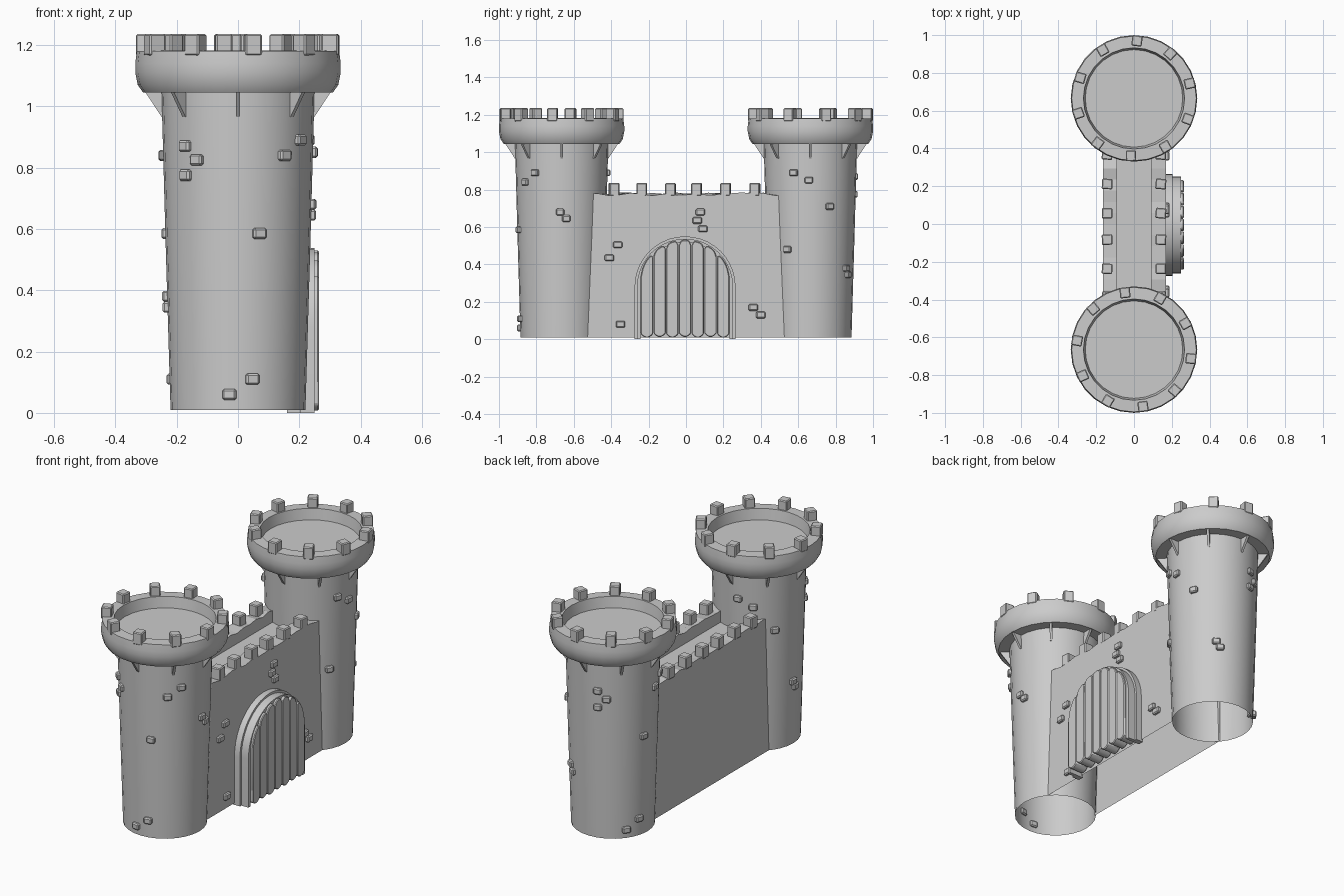
import bpy, bmesh, math, random
from math import sin, cos, radians, pi, sqrt
from mathutils import Matrix, Vector

if "Cube" in bpy.data.objects:
    bpy.data.objects.remove(bpy.data.objects["Cube"])

random.seed(4)
TY = 0.665          # tower centre distance along y
SEG = 28


def finish(bm, name, smooth=None, bevel=0.0):
    bmesh.ops.recalc_face_normals(bm, faces=bm.faces)
    me = bpy.data.meshes.new(name)
    bm.to_mesh(me)
    bm.free()
    ob = bpy.data.objects.new(name, me)
    bpy.context.collection.objects.link(ob)
    if bevel:
        m = ob.modifiers.new("bevel", "BEVEL")
        m.width, m.segments = bevel, 1
    if smooth:
        bpy.ops.object.select_all(action="DESELECT")
        ob.select_set(True)
        bpy.context.view_layer.objects.active = ob
        bpy.ops.object.shade_smooth_by_angle(angle=radians(smooth))
    return ob


def add_box(bm, mat, size):
    bmesh.ops.create_cube(bm, size=1, matrix=mat @ Matrix.Diagonal((*size, 1)))


def polar(cy, ang, r, z):
    """Frame on a tower: local x points outward."""
    a = radians(ang)
    return Matrix.Translation((r * cos(a), cy + r * sin(a), z)) @ Matrix.Rotation(a, 4, "Z")


def lathe(name, profile, cy):
    """Spin an open (r, z) profile about a tower axis; r = 0 closes a cap."""
    bm = bmesh.new()
    rings = []
    for r, z in profile:
        n = 1 if r == 0 else SEG
        rings.append([bm.verts.new((r * cos(2 * pi * i / SEG), cy + r * sin(2 * pi * i / SEG), z))
                      for i in range(n)])
    for a, b in zip(rings, rings[1:]):
        for i in range(SEG):
            j = (i + 1) % SEG
            if len(b) == 1:
                bm.faces.new((a[i], a[j], b[0]))
            else:
                bm.faces.new((a[i], a[j], b[j], b[i]))
    return finish(bm, name, smooth=35)


def extrude_yz(bm, pts, x0, x1):
    """Closed (y, z) outline made solid between x0 and x1."""
    f = bm.faces.new([bm.verts.new((x0, y, z)) for y, z in pts])
    g = bmesh.ops.extrude_face_region(bm, geom=[f])
    for v in g["geom"]:
        if isinstance(v, bmesh.types.BMVert):
            v.co.x = x1


# raised tower stones: (angle, height); the second tower is the same, turned
STONES = [(-134, .87), (-123, .825), (-134, .775), (-52, .84), (-35, .89), (-73, .585),
          (-97, .06), (-78, .11), (-2, .68), (6, .645), (99, .89), (118, .85), (145, .71),
          (89, .48), (180, .345), (175, .38)]

for label, cy, turn in (("front", -TY, 0), ("rear", TY, 240)):
    # tower shaft and overhanging crown with sunken floor
    lathe(label + "_tower_shaft", [(.22, .01), (.236, .55), (.25, 1.06)], cy)
    lathe(label + "_tower_crown",
          [(.245, 1.045), (.31, 1.045), (.327, 1.07), (.335, 1.11), (.335, 1.14), (.33, 1.18),
           (.268, 1.182), (.258, 1.12), (0, 1.12)], cy)
    # merlons
    bm = bmesh.new()
    for k in range(10):
        m = polar(cy, 99 + turn + 36 * k, .305, 1.2) @ Matrix.Rotation(random.uniform(-.1, .1), 4, "Z")
        add_box(bm, m, (.056, .055, .07))
    finish(bm, label + "_tower_merlons", bevel=.005)
    # triangular brackets under the crown
    bm = bmesh.new()
    for k in range(8):
        m = polar(cy, 45 * k, 0, 0)
        pts = [(.235, 1.05), (.305, 1.05), (.249, .965), (.235, .965)]
        a, b = ([bm.verts.new(m @ Vector((r, s, z))) for r, z in pts] for s in (-.007, .007))
        bm.faces.new(a)
        bm.faces.new(b[::-1])
        for i in range(4):
            j = (i + 1) % 4
            bm.faces.new((a[i], a[j], b[j], b[i]))
    finish(bm, label + "_tower_brackets")
    # raised stones
    bm = bmesh.new()
    for ang, z in STONES:
        add_box(bm, polar(cy, ang + turn, .221 + .028 * z, z), (.03, .045, .036))
    finish(bm, label + "_tower_stones", bevel=.006)

# curtain wall: sunken walkway between two worn parapets, open underneath
bm = bmesh.new()
section = [(-.165, .01), (-.165, .775), (-.09, .775), (-.09, .71),
           (.09, .71), (.09, .775), (.17, .775), (.17, .01)]
N = 18
rows = []
for i in range(N + 1):
    y = -.53 + 1.06 * i / N
    rows.append([bm.verts.new((x, y, z + (random.uniform(-.008, .01) if z > .75 else 0)))
                 for x, z in section])
for a, b in zip(rows, rows[1:]):
    for i in range(len(section) - 1):
        bm.faces.new((a[i], a[i + 1], b[i + 1], b[i]))
finish(bm, "curtain_wall")

# wall merlons
bm = bmesh.new()
for x in (-.142, .142):
    for y in (-.385, -.237, -.083, .057, .212, .368):
        add_box(bm, Matrix.Translation((x, y, .8)) @ Matrix.Rotation(random.uniform(-.1, .1), 4, "Z"),
                (.056, .055, .07))
finish(bm, "wall_merlons", bevel=.005)

# wall stones on the gate side
bm = bmesh.new()
for y, z in ((-.365, .505), (-.41, .435), (-.35, .08), (.36, .17), (.4, .13),
             (.077, .68), (.06, .635), (.09, .59)):
    add_box(bm, Matrix.Translation((.172, y, z)), (.03, .05, .036))
finish(bm, "wall_stones", bevel=.006)

# stepped gate arch
CY, SPRING = -.005, .28


def arch(r):
    n = 20
    return ([(CY - r, 0)] + [(CY - r * cos(pi * i / n), SPRING + r * sin(pi * i / n))
                             for i in range(n + 1)] + [(CY + r, 0)])


for name, ro, ri, x1 in (("outer_gate_arch", .27, .245, .205), ("inner_gate_arch", .257, .237, .25)):
    bm = bmesh.new()
    extrude_yz(bm, arch(ro) + arch(ri)[::-1], .16, x1)
    finish(bm, name, smooth=30)

# gate planks with rounded ends following the arch
bm = bmesh.new()
W = .068
for k in range(7):
    c = CY + (k - 3) * W
    top, bot = [], []
    for i in range(9):
        t = -1 + i / 4
        y = c + t * (W / 2 - .001)
        rise = sqrt(max(.25 ** 2 - (y - CY) ** 2, 0))
        top.append((y, SPRING + rise - .025 * t ** 4))
        bot.append((y, .008 + .02 * t ** 2 + .004 * (k % 2)))
    extrude_yz(bm, top + bot[::-1], .18, .264)
finish(bm, "gate_planks", smooth=30, bevel=.006)
